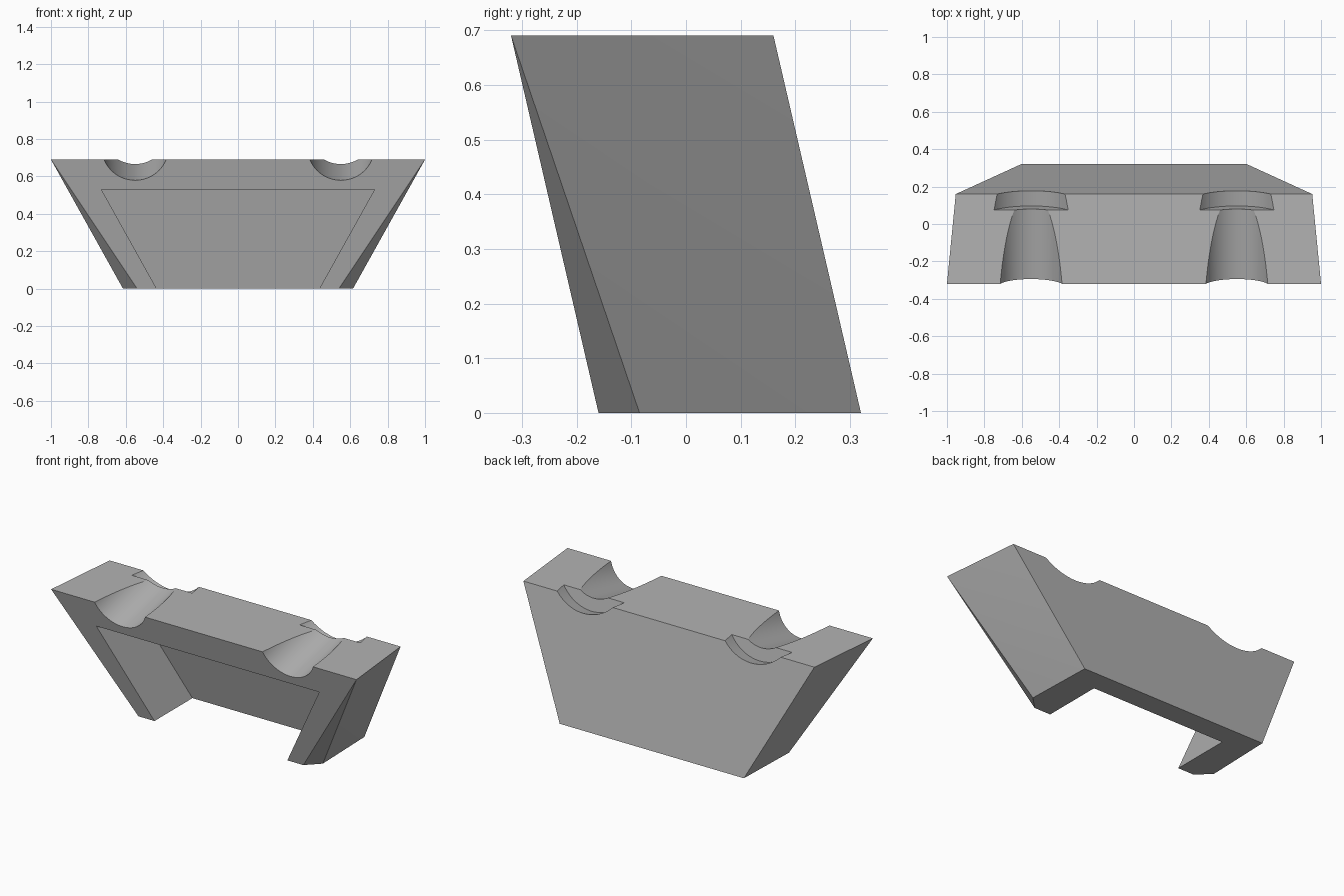
import bpy, bmesh, math
from mathutils import Vector, Matrix

cube = bpy.data.objects.get("Cube")
if cube:
    bpy.data.objects.remove(cube, do_unlink=True)

HEIGHT = 0.69
LEAN = 0.32 / (2 * HEIGHT)          # the block leans forward as it rises
TILT = math.atan(LEAN)

grey = bpy.data.materials.new("plain grey")
grey.use_nodes = True
colour = (0.45, 0.45, 0.45, 1)
grey.diffuse_color = colour
grey.node_tree.nodes["Principled BSDF"].inputs["Base Color"].default_value = colour


def finish(name, bm):
    mesh = bpy.data.meshes.new(name)
    bmesh.ops.recalc_face_normals(bm, faces=bm.faces)
    bm.to_mesh(mesh)
    bm.free()
    obj = bpy.data.objects.new(name, mesh)
    bpy.context.collection.objects.link(obj)
    mesh.materials.append(grey)
    return obj


def mirrored_hull(name, half):
    """Convex solid from the corners of its left half."""
    bm = bmesh.new()
    for x, y, z in half:
        bm.verts.new((x, y, z))
        bm.verts.new((-x, y, z))
    bmesh.ops.convex_hull(bm, input=bm.verts[:])
    bmesh.ops.dissolve_limit(bm, angle_limit=0.01, verts=bm.verts[:], edges=bm.edges[:])
    return finish(name, bm)


def bore(name, x, radius, start, end):
    """Cylinder square to the leaning front, between two distances along its axis."""
    bm = bmesh.new()
    bmesh.ops.create_cone(bm, cap_ends=True, segments=96, radius1=radius,
                          radius2=radius, depth=end - start)
    axis = Vector((0, math.cos(TILT), math.sin(TILT)))
    centre = Vector((x, -0.333, 0.752)) + axis * (start + end) / 2
    turn = Matrix.Rotation(TILT - math.pi / 2, 4, 'X')
    bmesh.ops.transform(bm, matrix=Matrix.Translation(centre) @ turn, verts=bm.verts)
    return finish(name, bm)


# Leaning block with tapered sides and clipped lower front corners
block = mirrored_hull("mount_block", [
    (1, -0.32, HEIGHT), (0.953, 0.16, HEIGHT),
    (0.603, 0.32, 0), (0.615, -0.085, 0), (0.54, -0.16, 0)])

# Pocket in the front, open at the bottom
pocket = []
for z in (-0.1, 0.53):
    for depth in (-0.2, 0.355):
        pocket.append((0.435 + 0.557 * z, -0.16 - LEAN * z + depth, z))
cutters = [mirrored_hull("pocket_cutter", pocket)]

# Two tilted grooves, each with a wider seat at the back
for side, x in (("left", 0.55), ("right", -0.55)):
    cutters.append(bore(side + "_groove_cutter", x, 0.177, -0.3, 0.45))
    cutters.append(bore(side + "_seat_cutter", x, 0.25, 0.383, 0.8))

bpy.context.view_layer.objects.active = block
block.select_set(True)
for cutter in cutters:
    mod = block.modifiers.new(cutter.name, 'BOOLEAN')
    mod.operation = 'DIFFERENCE'
    mod.solver = 'EXACT'
    mod.object = cutter
    bpy.ops.object.modifier_apply(modifier=mod.name)
for cutter in cutters:
    bpy.data.objects.remove(cutter, do_unlink=True)

bpy.ops.object.shade_smooth_by_angle(angle=math.radians(20))
